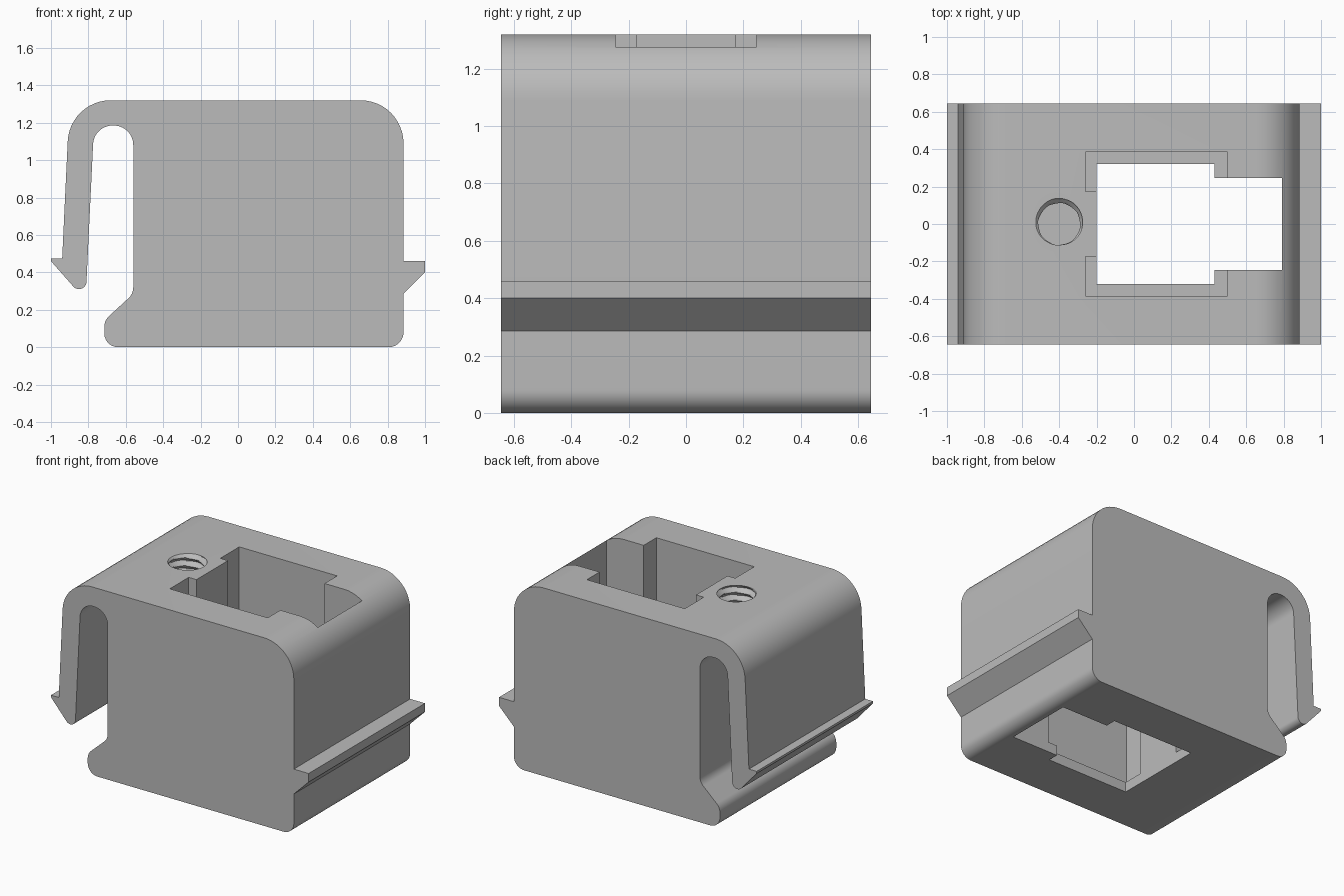
import bpy, bmesh, math
from mathutils import Vector

if "Cube" in bpy.data.objects:
    bpy.data.objects.remove(bpy.data.objects["Cube"], do_unlink=True)

grey = bpy.data.materials.new("plain grey")
grey.use_nodes = True
colour = (0.5, 0.5, 0.5, 1)
grey.diffuse_color = colour
grey.node_tree.nodes["Principled BSDF"].inputs["Base Color"].default_value = colour


def rounded(corners, steps=12):
    """Polygon outline from (u, v, radius) corners, filleting where radius > 0."""
    out = []
    for i, (u, v, r) in enumerate(corners):
        p = Vector((u, v))
        if not r:
            out.append(p)
            continue
        a = (Vector(corners[i - 1][:2]) - p).normalized()
        b = (Vector(corners[(i + 1) % len(corners)][:2]) - p).normalized()
        half = a.angle(b) / 2
        centre = p + (a + b).normalized() * r / math.sin(half)
        start = p + a * r / math.tan(half) - centre
        end = p + b * r / math.tan(half) - centre
        sweep = start.angle(end)
        for k in range(steps + 1):
            t = k / steps
            out.append(centre + (start * math.sin((1 - t) * sweep)
                                 + end * math.sin(t * sweep)) / math.sin(sweep))
    return out


def finish(name, bm):
    bmesh.ops.recalc_face_normals(bm, faces=bm.faces)
    mesh = bpy.data.meshes.new(name)
    bm.to_mesh(mesh)
    bm.free()
    mesh.materials.append(grey)
    obj = bpy.data.objects.new(name, mesh)
    bpy.context.collection.objects.link(obj)
    return obj


def prism(name, points, offset):
    """Extrude a closed loop of 3D points along offset."""
    bm = bmesh.new()
    face = bm.faces.new([bm.verts.new(p) for p in points])
    new = bmesh.ops.extrude_face_region(bm, geom=[face])["geom"]
    verts = [g for g in new if isinstance(g, bmesh.types.BMVert)]
    bmesh.ops.translate(bm, verts=verts, vec=offset)
    return finish(name, bm)


def shaft(name, half_outline, z0, z1):
    """Vertical cutter from one half of an outline, mirrored in y."""
    loop = half_outline + [(x, -y) for x, y in reversed(half_outline)]
    return prism(name, [(x, y, z0) for x, y in loop], (0, 0, z1 - z0))


def threaded_cutter(name, x, y, top, depth, minor, major, pitch, segs=40, per_turn=8):
    """Screw-shaped cutter: radius follows a triangle wave along a helix."""
    bm = bmesh.new()
    rows = []
    for j in range(int((depth + pitch) / pitch * per_turn) + 1):
        z = top - depth + j * pitch / per_turn
        ring = []
        for i in range(segs):
            ang = math.tau * i / segs
            phase = ((z - top) / pitch - ang / math.tau + 0.25) % 1
            r = minor + (major - minor) * abs(1 - 2 * phase)
            ring.append(bm.verts.new((x + r * math.cos(ang), y + r * math.sin(ang), z)))
        rows.append(ring)
    for low, high in zip(rows, rows[1:]):
        for i in range(segs):
            n = (i + 1) % segs
            bm.faces.new((low[i], low[n], high[n], high[i]))
    bm.faces.new(rows[0])
    bm.faces.new(rows[-1])
    return finish(name, bm)


# Body profile: block, flexible hook arm on one side, catch ridge on the other
profile = [
    (-0.9, 1.32, 0.23), (-0.94, 0.475, 0), (-1, 0.475, 0), (-1, 0.46, 0),
    (-0.815, 0.25, 0.04), (-0.77, 1.185, 0.104), (-0.56, 1.185, 0.104),
    (-0.56, 0.285, 0.08), (-0.715, 0.143, 0.08), (-0.715, 0, 0.075),
    (0.885, 0, 0.08), (0.885, 0.285, 0), (1, 0.4, 0), (1, 0.46, 0),
    (0.885, 0.46, 0), (0.885, 1.32, 0.23),
]
depth = 1.29
body = prism("clip_housing", [(p.x, -depth / 2, p.y) for p in rounded(profile)],
             (0, depth, 0))

# Deep pocket from the top, smaller opening through the floor, threaded hole
ledge = 0.07
cutters = [
    shaft("pocket_cutter", [(-0.2, 0.175), (-0.26, 0.175), (-0.26, 0.385),
                            (0.5, 0.385), (0.5, 0.245), (0.79, 0.245)], ledge, 1.5),
    shaft("floor_opening_cutter", [(-0.2, 0.32), (0.43, 0.32), (0.43, 0.245),
                                   (0.79, 0.245)], -0.1, ledge + 0.02),
    threaded_cutter("screw_hole_cutter", -0.4, 0, 1.32, 0.5, 0.11, 0.14, 0.055),
]

bpy.ops.object.select_all(action='DESELECT')
body.select_set(True)
bpy.context.view_layer.objects.active = body
for cutter in cutters:
    cutter.hide_render = True
    mod = body.modifiers.new(cutter.name, 'BOOLEAN')
    mod.operation = 'DIFFERENCE'
    mod.solver = 'EXACT'
    mod.object = cutter
    bpy.ops.object.modifier_apply(modifier=mod.name)
    bpy.data.objects.remove(cutter, do_unlink=True)

bpy.ops.object.shade_smooth_by_angle(angle=math.radians(25))
